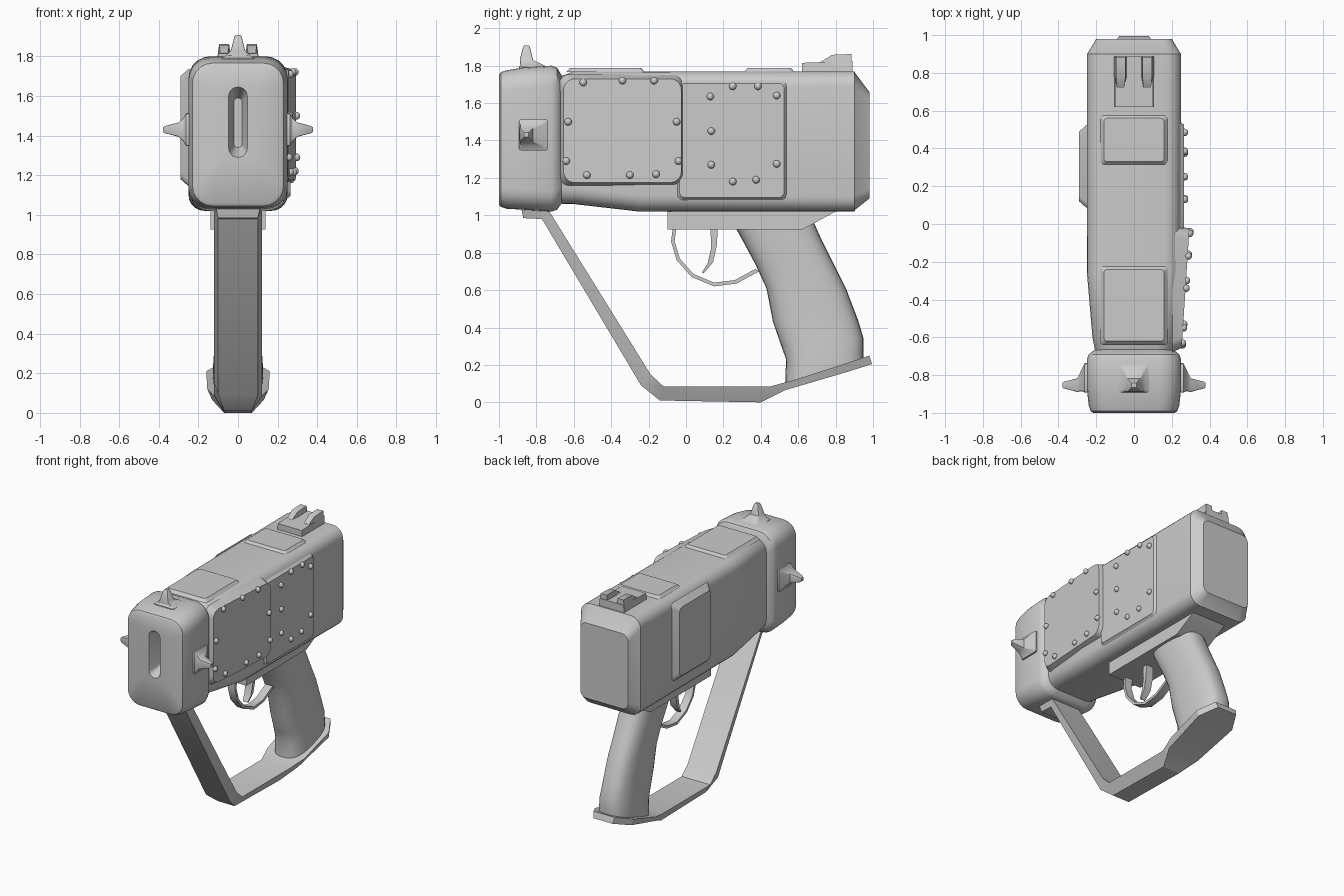
import bpy, bmesh, math
from mathutils import Vector

cube = bpy.data.objects.get("Cube")
if cube:
    bpy.data.objects.remove(cube, do_unlink=True)

grey = bpy.data.materials.new("plain grey")
grey.use_nodes = True
colour = (0.6, 0.6, 0.6, 1)
grey.diffuse_color = colour
grey.node_tree.nodes["Principled BSDF"].inputs["Base Color"].default_value = colour


def finish(name, bm, angle=35):
    """Turn a bmesh into a shaded object."""
    bmesh.ops.recalc_face_normals(bm, faces=bm.faces)
    mesh = bpy.data.meshes.new(name)
    bm.to_mesh(mesh)
    bm.free()
    mesh.materials.append(grey)
    mesh.shade_smooth()
    mesh.set_sharp_from_angle(angle=math.radians(angle))
    obj = bpy.data.objects.new(name, mesh)
    bpy.context.collection.objects.link(obj)
    return obj


def loft(name, rings, angle=35):
    """Skin a list of closed rings and cap both ends."""
    bm = bmesh.new()
    loops = [[bm.verts.new(p) for p in ring] for ring in rings]
    n = len(loops[0])
    for a, b in zip(loops, loops[1:]):
        for i in range(n):
            j = (i + 1) % n
            bm.faces.new((a[i], a[j], b[j], b[i]))
    bm.faces.new(loops[0])
    bm.faces.new(loops[-1])
    return finish(name, bm, angle)


def rounded(u0, u1, v0, v1, r, steps=5):
    """Points of a rounded rectangle."""
    pts = []
    corners = ((u1 - r, v1 - r), (u0 + r, v1 - r), (u0 + r, v0 + r), (u1 - r, v0 + r))
    for k, (cu, cv) in enumerate(corners):
        for i in range(steps + 1):
            a = math.pi / 2 * (k + i / steps)
            pts.append((cu + r * math.cos(a), cv + r * math.sin(a)))
    return pts


def hull(name, sections):
    """Loft along y; each section is y, half width, bottom, top, radius."""
    return loft(name, [[(u, y, v) for u, v in rounded(-w, w, b, t, r)]
                       for y, w, b, t, r in sections])


def band(name, pairs, angle=35):
    """Four-sided strip; pairs hold inner (y, z), outer (y, z), half widths."""
    return loft(name, [[(wi, *p), (-wi, *p), (-wo, *q), (wo, *q)]
                       for p, q, wi, wo in pairs], angle)


def plate(name, rect, r, edge, place):
    """Raised panel with sloping edges; place maps u, v, level to a point."""
    u0, u1, v0, v1 = rect
    rings = []
    for inset, level in ((0, 0), (edge, 1)):
        pts = rounded(u0 + inset, u1 - inset, v0 + inset, v1 - inset, r)
        rings.append([place(u, v, level) for u, v in pts])
    return loft(name, rings, 25)


# Main housing with tapered back
body = hull("body", [
    (-0.72, 0.20, 1.07, 1.74, 0.09),
    (-0.65, 0.21, 1.06, 1.75, 0.09),
    (-0.60, 0.22, 1.06, 1.77, 0.09),
    (-0.25, 0.25, 1.02, 1.77, 0.09),
    (0.90, 0.25, 1.02, 1.77, 0.08),
    (0.905, 0.245, 1.03, 1.76, 0.08),
    (0.98, 0.20, 1.09, 1.66, 0.05),
])

# Muzzle block, starting inside its slot
hull("muzzle", [
    (-0.90, 0.02, 1.34, 1.59, 0.019),
    (-0.98, 0.04, 1.30, 1.635, 0.039),
    (-1.00, 0.047, 1.29, 1.645, 0.046),
    (-1.00, 0.215, 1.06, 1.75, 0.09),
    (-0.99, 0.23, 1.045, 1.765, 0.10),
    (-0.96, 0.24, 1.035, 1.775, 0.11),
    (-0.87, 0.25, 1.03, 1.79, 0.11),
    (-0.72, 0.25, 1.02, 1.80, 0.11),
    (-0.69, 0.24, 1.03, 1.79, 0.11),
    (-0.66, 0.20, 1.07, 1.74, 0.09),
])

# Raised panels on the sides and top
front_panel = plate("front_side_panel", (-0.68, 0.0, 1.15, 1.755), 0.06, 0.025,
                    lambda y, z, k: (0.2 + k * (0.095 + 0.065 * min(y, 0)), y, z))
rear_panel = plate("rear_side_panel", (-0.05, 0.54, 1.08, 1.72), 0.03, 0.015,
                   lambda y, z, k: (0.245 + 0.02 * k, y, z))
plate("left_side_bulge", (0.08, 0.53, 1.14, 1.74), 0.03, 0.04,
      lambda y, z, k: (-0.245 - 0.045 * k, y, z))
for name, y0, y1 in (("front_top_panel", -0.64, -0.22), ("rear_top_panel", 0.31, 0.58)):
    plate(name, (-0.18, 0.18, y0, y1), 0.02, 0.02,
          lambda x, y, k: (x, y, 1.765 + 0.023 * k))

# Rivets sitting on whichever side surface is outermost
rivets = [(-.55, 1.71), (-.34, 1.72), (-.17, 1.72), (-.63, 1.5), (-.05, 1.5),
          (-.64, 1.29), (-.04, 1.29), (-.53, 1.215), (-.3, 1.215), (-.16, 1.22),
          (.13, 1.635), (.25, 1.69), (.385, 1.69), (.485, 1.64), (.135, 1.45),
          (.135, 1.27), (.25, 1.18), (.375, 1.19), (.485, 1.275)]
bpy.context.view_layer.update()
bm = bmesh.new()
for y, z in rivets:
    hits = [o.ray_cast(Vector((1, y, z)), Vector((-1, 0, 0)))
            for o in (body, front_panel, rear_panel)]
    x = max(h[1].x for h in hits if h[0])
    ball = bmesh.ops.create_uvsphere(bm, u_segments=10, v_segments=6, radius=0.02)
    bmesh.ops.translate(bm, verts=ball["verts"], vec=(x + 0.003, y, z))
finish("rivets", bm, 60)


# Three muzzle spikes on square bases
def spike(name, place):
    steps = ((0.20, -0.815, 0.078, 0.083), (0.262, -0.815, 0.078, 0.083),
             (0.275, -0.825, 0.06, 0.06), (0.30, -0.853, 0.036, 0.036),
             (0.37, -0.853, 0.018, 0.018), (0.378, -0.853, 0.012, 0.012))
    loft(name, [[place(h, y, v) for y, v in rounded(c - a, c + a, -b, b, a * 0.15, 2)]
                for h, c, a, b in steps], 30)


spike("left_spike", lambda h, y, v: (h, y, 1.43 + v))
spike("right_spike", lambda h, y, v: (-h, y, 1.43 + v))
spike("top_spike", lambda h, y, v: (v, y, 1.53 + h))

# Rear sight: base with two ears and a low centre ridge
band("sight_base", [((0.62, 1.815), (0.62, 1.76), 0.10, 0.105),
                    ((0.89, 1.825), (0.89, 1.76), 0.10, 0.105)])
for side, label in ((1, "left"), (-1, "right")):
    ear = band(label + "_sight_ear", [((0.72, 1.82), (0.72, 1.79), 0.02, 0.02),
                                      ((0.78, 1.858), (0.78, 1.79), 0.025, 0.035),
                                      ((0.885, 1.862), (0.885, 1.79), 0.025, 0.035)])
    ear.location.x = side * 0.07

# Rail under the body
band("under_rail", [((-0.10, 1.03), (-0.10, 0.925), 0.14, 0.14),
                    ((0.625, 1.03), (0.625, 0.925), 0.14, 0.14),
                    ((0.81, 1.03), (0.80, 1.02), 0.14, 0.14)], 20)


# Grip lofted between its front and rear outlines
def grip_ring(front, rear, width, n=28):
    f, r = Vector(front), Vector(rear)
    ring = []
    for i in range(n):
        a = math.tau * i / n
        c, s = math.cos(a), math.sin(a)
        p = (f + r) / 2 + (r - f) / 2 * math.copysign(abs(c) ** 0.75, c)
        ring.append((width * math.copysign(abs(s) ** 0.75, s), p.x, p.y))
    return ring


loft("grip", [grip_ring(*g) for g in (
    ((0.25, 0.96), (0.68, 0.97), 0.12), ((0.30, 0.87), (0.72, 0.88), 0.12),
    ((0.37, 0.74), (0.79, 0.74), 0.115), ((0.43, 0.61), (0.855, 0.61), 0.115),
    ((0.465, 0.43), (0.92, 0.44), 0.115), ((0.51, 0.30), (0.95, 0.34), 0.12),
    ((0.535, 0.23), (0.95, 0.27), 0.125), ((0.53, 0.09), (0.95, 0.21), 0.125))], 50)

# Hand strap running from muzzle to grip foot
band("hand_strap", [
    ((-0.88, 1.03), (-0.87, 0.985), 0.11, 0.10),
    ((-0.73, 1.02), (-0.77, 0.98), 0.12, 0.10),
    ((-0.19, 0.15), (-0.24, 0.09), 0.12, 0.10),
    ((-0.12, 0.085), (-0.14, 0.01), 0.12, 0.07),
    ((0.45, 0.085), (0.40, 0.0), 0.12, 0.07),
    ((0.58, 0.12), (0.53, 0.065), 0.155, 0.13),
    ((0.86, 0.21), (0.87, 0.165), 0.16, 0.15),
    ((0.98, 0.25), (0.995, 0.205), 0.09, 0.08)], 25)

# Trigger guard and trigger
centre = Vector((0.16, 0.87))
guard = [(-.07, .94), (-.08, .86), (-.05, .76), (.03, .67), (.15, .62),
         (.27, .635), (.39, .70)]
band("trigger_guard", [(centre + (Vector(p) - centre) * 0.92, p, 0.03, 0.03)
                       for p in guard], 50)
band("trigger", [((0.17, 0.94), (0.13, 0.94), 0.03, 0.03),
                 ((0.165, 0.84), (0.135, 0.83), 0.03, 0.03),
                 ((0.145, 0.75), (0.115, 0.74), 0.028, 0.028),
                 ((0.095, 0.69), (0.085, 0.695), 0.02, 0.02)], 45)
